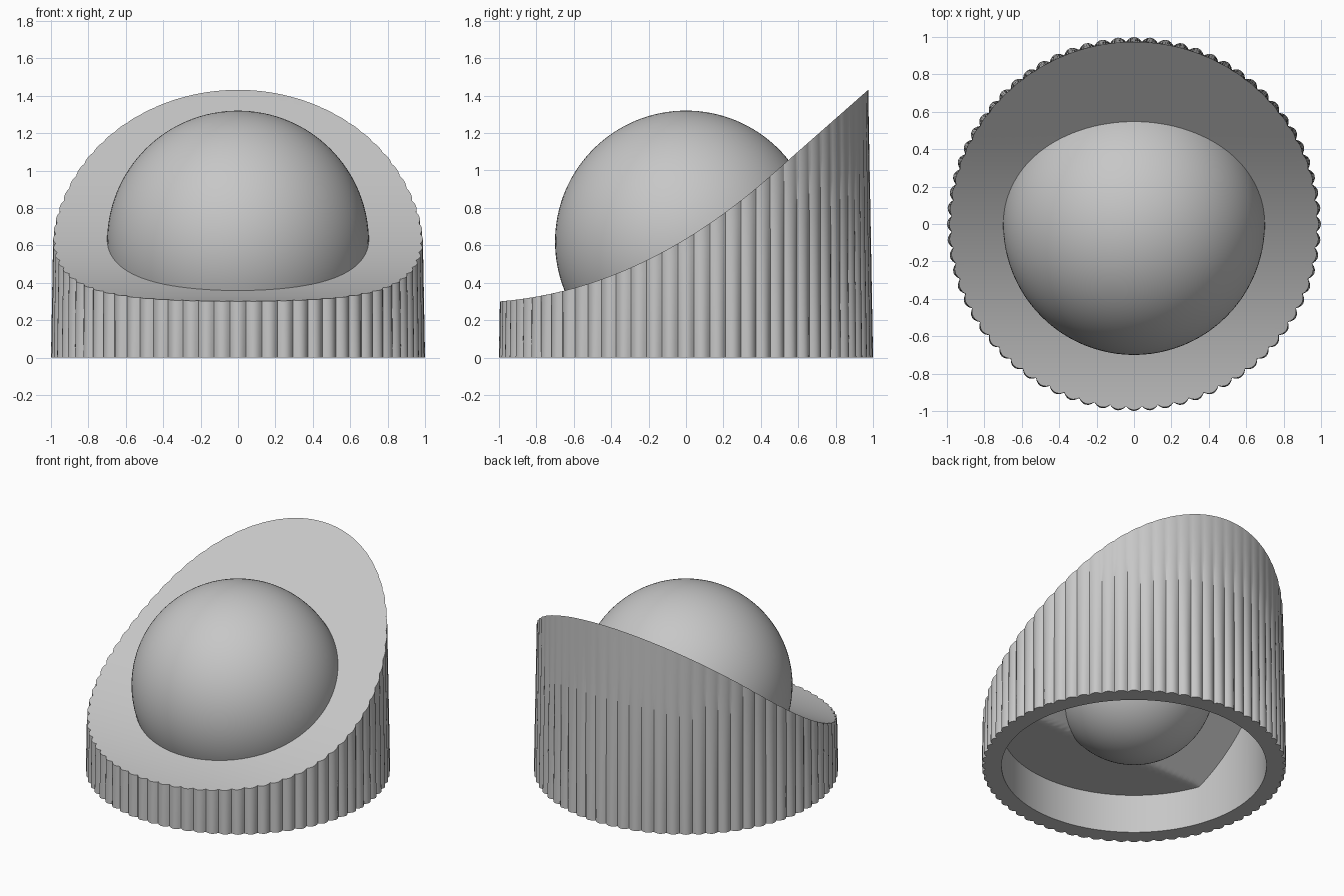
import bpy, bmesh, math

if "Cube" in bpy.data.objects:
    bpy.data.objects.remove(bpy.data.objects["Cube"])

BUMPS, STEPS = 72, 6
N = BUMPS * STEPS
BALL_Z, BALL_R = 0.62, 0.70
INNER_R = 0.87

grey = bpy.data.materials.new("light_grey")
grey.diffuse_color = (0.57, 0.57, 0.57, 1)
grey.use_nodes = True
grey.node_tree.nodes["Principled BSDF"].inputs["Base Color"].default_value = grey.diffuse_color


def top_z(y):
    """Height of the sloping top: a curve that runs into a straight ramp."""
    if y > 0.45:
        return 0.97 + (y - 0.45) * 0.88
    t = (max(y, -1.0) + 1) / 1.45
    return ((2*t**3 - 3*t**2 + 1) * 0.30 + t*(1 - t)**2 * 1.45 * 0.08
            + (3*t**2 - 2*t**3) * 0.97 + t*t*(t - 1) * 1.45 * 0.88)


def ceiling_z(y):
    """Underside: flat at the front, then a ramp."""
    return 0.28 + max(0, y + 0.305) * 0.83


def outer_r(i, z):
    """Ribbed outer radius; the ribs fade out towards the top."""
    u = ((i + STEPS / 2) % STEPS) / STEPS * 2 - 1
    t = min(z / 1.43, 1)
    return 1 - 0.026 * t - 0.024 * (1 - t) * u * u


def finish(name, bm, angle=30):
    bmesh.ops.recalc_face_normals(bm, faces=bm.faces)
    me = bpy.data.meshes.new(name)
    bm.to_mesh(me)
    bm.free()
    ob = bpy.data.objects.new(name, me)
    bpy.context.collection.objects.link(ob)
    me.materials.append(grey)
    bpy.ops.object.select_all(action='DESELECT')
    ob.select_set(True)
    bpy.context.view_layer.objects.active = ob
    bpy.ops.object.shade_smooth_by_angle(angle=math.radians(angle))
    return ob


# Ribbed housing: rings run from ceiling centre, down the inside, up the outside, over the top
bm = bmesh.new()
dirs = [(math.cos(2*math.pi*i/N), math.sin(2*math.pi*i/N)) for i in range(N)]
rings = []


def add_ring(point):
    rings.append([bm.verts.new(point(i, c, s)) for i, (c, s) in enumerate(dirs)])


def edge_height(i, s):
    z = top_z(0.98 * s)
    return top_z(outer_r(i, z) * s)


for k in range(1, 21):                       # ceiling
    r = INNER_R * k / 20
    add_ring(lambda i, c, s: (r*c, r*s, ceiling_z(r*s)))
add_ring(lambda i, c, s: (INNER_R*c, INNER_R*s, 0))   # inner wall foot
for k in range(9):                           # ribbed outer wall
    def wall(i, c, s):
        z = edge_height(i, s) * k / 8
        r = outer_r(i, z)
        return (r*c, r*s, z)
    add_ring(wall)
for k in range(23, 0, -1):                   # sloping top
    r = 0.96 * k / 23
    add_ring(lambda i, c, s: (r*c, r*s, top_z(r*s)))

for a, b in zip(rings, rings[1:]):
    for i in range(N):
        j = (i + 1) % N
        bm.faces.new((a[i], a[j], b[j], b[i]))
for ring, z in ((rings[0], ceiling_z(0)), (rings[-1], top_z(0))):
    centre = bm.verts.new((0, 0, z))
    for i in range(N):
        bm.faces.new((ring[i], ring[(i + 1) % N], centre))
finish("ribbed_housing", bm)


def sphere(radius):
    b = bmesh.new()
    bmesh.ops.create_uvsphere(b, u_segments=96, v_segments=64, radius=radius)
    bmesh.ops.translate(b, verts=b.verts, vec=(0, 0, BALL_Z))
    return b


# Dome of the ball, trimmed just under the sloping top
bm = sphere(BALL_R)
hidden = [f for f in bm.faces if all(v.co.z < top_z(v.co.y) for v in f.verts)]
bmesh.ops.delete(bm, geom=hidden, context='FACES')
finish("ball_dome", bm)

# Smaller ball core that shows through the hollow underside
bm = sphere(0.53)
hidden = [f for f in bm.faces if all(v.co.z > ceiling_z(v.co.y) + 0.01 for v in f.verts)]
bmesh.ops.delete(bm, geom=hidden, context='FACES')
finish("ball_core", bm)
